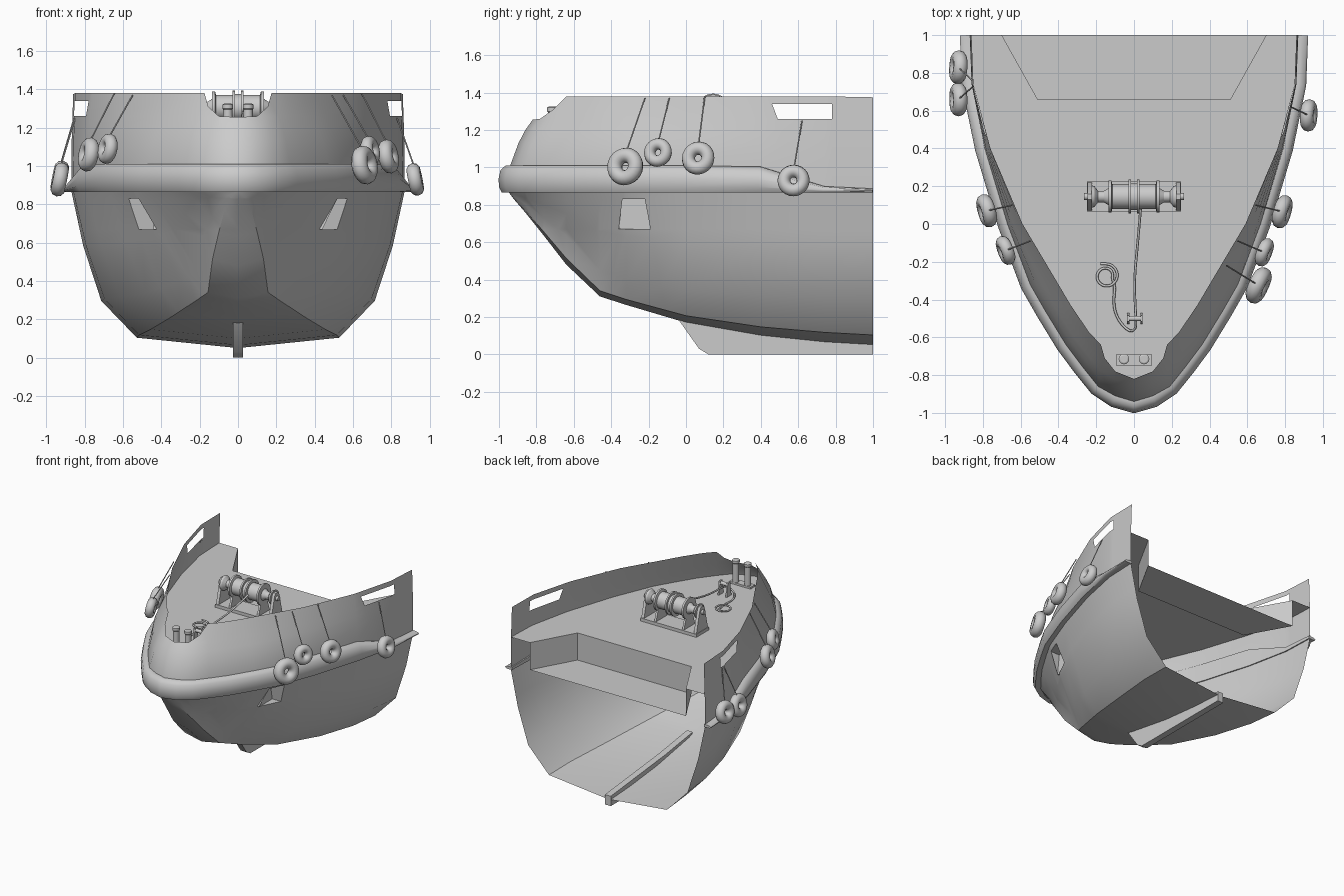
import bpy, bmesh, math
from mathutils import Vector

cube = bpy.data.objects.get("Cube")
if cube:
    bpy.data.objects.remove(cube, do_unlink=True)

grey = bpy.data.materials.new("plain grey")
grey.use_nodes = True
grey.diffuse_color = (0.6, 0.6, 0.6, 1)
grey.node_tree.nodes["Principled BSDF"].inputs["Base Color"].default_value = (0.6, 0.6, 0.6, 1)

DECK, FLOOR = 1.13, 0.91


def finish(name, bm, angle=30, fix=True):
    if fix:
        bmesh.ops.recalc_face_normals(bm, faces=bm.faces)
    me = bpy.data.meshes.new(name)
    bm.to_mesh(me)
    bm.free()
    me.materials.append(grey)
    me.shade_smooth()
    me.set_sharp_from_angle(angle=math.radians(angle))
    ob = bpy.data.objects.new(name, me)
    bpy.context.collection.objects.link(ob)
    return ob


def mirrored(half):
    """Full left-right row from a half row that starts on the centreline."""
    return [Vector((-p[0], p[1], p[2])) for p in half[:0:-1]] + [Vector(p) for p in half]


def loft(rows, closed=False):
    bm = bmesh.new()
    grid = [[bm.verts.new(p) for p in row] for row in rows]
    n = len(rows[0])
    for a, b in zip(grid, grid[1:]):
        for i in range(n if closed else n - 1):
            j = (i + 1) % n
            bm.faces.new((a[i], a[j], b[j], b[i]))
    bmesh.ops.remove_doubles(bm, verts=bm.verts, dist=0.0005)
    return bm


def cut_panel(bm, corners):
    """Cut a (y, z) quad, listed clockwise, into both sides; return its faces."""
    sides = []
    for (y0, z0), (y1, z1) in zip(corners, corners[1:] + corners[:1]):
        co, no = Vector((0, y0, z0)), Vector((0, z0 - z1, y1 - y0))
        sides.append((co, no))
        bmesh.ops.bisect_plane(bm, geom=bm.verts[:] + bm.edges[:] + bm.faces[:],
                               plane_co=co, plane_no=no)
    return [f for f in bm.faces
            if all((f.calc_center_median() - co).dot(no) < 0 for co, no in sides)]


def prism(name, outline, x0, x1):
    """Extrude a (y, z) outline along x."""
    bm = loft([[(x, y, z) for y, z in outline] for x in (x0, x1)], closed=True)
    bmesh.ops.holes_fill(bm, edges=bm.edges)
    return finish(name, bm)


def spin(name, profile, axis_point, axis="X", steps=20):
    """Revolve (distance, radius) pairs about a line through axis_point."""
    rows = []
    for d, r in profile:
        ring = []
        for k in range(steps):
            a = 2 * math.pi * k / steps
            u, v = r * math.cos(a), r * math.sin(a)
            ring.append(Vector(axis_point) + Vector((d, u, v) if axis == "X" else (u, v, d)))
        rows.append(ring)
    bm = loft(rows, closed=True)
    bmesh.ops.holes_fill(bm, edges=bm.edges)
    return finish(name, bm)


def rope(name, points, radius, smooth=True):
    cu = bpy.data.curves.new(name, "CURVE")
    cu.dimensions = "3D"
    cu.bevel_depth, cu.bevel_resolution, cu.resolution_u = radius, 1, 5
    sp = cu.splines.new("NURBS" if smooth else "POLY")
    sp.points.add(len(points) - 1)
    for p, co in zip(sp.points, points):
        p.co = (*co, 1)
    if smooth:
        sp.use_endpoint_u, sp.order_u = True, 3
    cu.materials.append(grey)
    ob = bpy.data.objects.new(name, cu)
    bpy.context.collection.objects.link(ob)


# Plan line of the hull edge, and the leaning bulwark top above it
sheer = [(0, -.95), (.10, -.92), (.19, -.86), (.27, -.76), (.36, -.64), (.47, -.46),
         (.55, -.32), (.67, 0), (.79, .4), (.86, .74), (.87, 1)]
top = [(0, -.82, 1.255), (.10, -.78, 1.26), (.155, -.71, 1.31), (.175, -.64, 1.38),
       (.24, -.57, 1.38), (.335, -.43, 1.38), (.40, -.32, 1.38), (.59, 0, 1.38),
       (.76, .4, 1.38), (.85, .74, 1.38), (.86, 1, 1.375)]

# Hull: keel heights and chine fractions per station
keel = [.87, .83, .76, .635, .48, .31, .265, .17, .10, .065, .05]
chine = [(.5, .4)] * 5 + [(.45, .25), (.55, .22), (.72, .24), (.78, .28), (.81, .30), (.82, .30)]
sections = []
for (x, y), k, (cx, cz) in zip(sheer, keel, chine):
    h = .87 - k
    sections.append(mirrored([(0, y, k), (x * cx * .74, y, k + h * cz * .22),
                              (x * cx, y, k + h * cz),
                              (x * (1 + cx) * .51, y, k + h * (1 + cz) / 2), (x, y, .87)]))
bm = loft(sections)
# Anchor pockets pushed into both sides
faces = cut_panel(bm, [(-.34, .83), (-.22, .83), (-.19, .67), (-.36, .67)])
ext = bmesh.ops.extrude_face_region(bm, geom=faces)["geom"]
bmesh.ops.delete(bm, geom=[f for f in faces if f.is_valid], context="FACES")
for v in ext:
    if isinstance(v, bmesh.types.BMVert):
        v.co.x = math.copysign(.44, v.co.x)
finish("hull", bm, 33)

# Bulwark with side openings
low = [(x, y, .87) for x, y in sheer]
rail_line = [(x, y + .01 * (y < -.9), 1.01) for x, y in sheer]


def between(z, bulge):
    row = []
    for a, b in zip(rail_line, top):
        p = Vector(a).lerp(Vector(b), (z - 1.01) / (b[2] - 1.01))
        out = Vector((a[0] - b[0], a[1] - b[1], 0))
        row.append(p + out * bulge)
    return row


deck_line = between(DECK, .12)
bm = loft([mirrored(r) for r in (low, rail_line, deck_line, between(1.2, .1), top)])
bmesh.ops.delete(bm, geom=cut_panel(bm, [(.46, 1.34), (.78, 1.34), (.78, 1.26), (.49, 1.26)]),
                 context="FACES")
finish("bulwark", bm, 40)

# Rubbing rail that thins toward the stern
path = mirrored(low)
rows = []
for i, p in enumerate(path):
    t = path[min(i + 1, len(path) - 1)] - path[max(i - 1, 0)]
    n = Vector((t.y, -t.x, 0)).normalized()
    s = 1 - .85 * min(1, max(0, (p.y - .38) / .4))
    rows.append([p + n * d + Vector((0, 0, h * s - .005)) for d, h in
                 ((-.01, 0), (.035, 0), (.05, .03), (.052, .075), (.042, .12), (.015, .145), (-.01, .145))])
bm = loft(rows, closed=True)
bmesh.ops.holes_fill(bm, edges=bm.edges)
finish("rubbing_rail", bm, 45)

# Deck with a stepped-down well at the stern
well = [(.7, 1), (.51, .66), (-.51, .66), (-.7, 1)]
bm = bmesh.new()
edge = [bm.verts.new(p) for p in mirrored(deck_line)]
rim = [bm.verts.new((x, y, DECK)) for x, y in well]
base = [bm.verts.new((x, y, FLOOR)) for x, y in well]
bm.faces.new(edge + rim)
bm.faces.new(base[::-1])
for i in range(3):
    bm.faces.new((rim[i], base[i], base[i + 1], rim[i + 1]))
finish("deck", bm, 10)

# Keel fin
prism("keel_fin", [(-.05, .2), (.07, .03), (.12, 0), (1, 0), (1, .08), (.3, .15)], -.026, .026)

# Winch
cy, cz = .145, 1.305
half = [(0, .07), (.015, .07), (.015, .09), (.028, .09), (.028, .066), (.115, .066),
        (.12, .085), (.135, .085), (.135, .045), (.16, .03), (.19, .03), (.21, .055),
        (.225, .06), (.225, .018), (.265, .018)]
spin("winch_drum", [(-d, r) for d, r in half[:0:-1]] + half, (0, cy, cz))
for s in (-1, 1):
    for x, w, h in ((.235, .012, 1.35), (.125, .008, 1.3)):
        prism("winch_stand", [(cy - .08, DECK), (cy - .03, h - .02), (cy - .015, h), (cy + .015, h),
                              (cy + .03, h - .02), (cy + .08, DECK)], s * x - w, s * x + w)
prism("winch_base", [(cy - .08, DECK), (cy - .08, DECK + .025), (cy + .08, DECK + .025),
                     (cy + .08, DECK)], -.25, .25)

# Twin mooring posts on a plate
prism("post_plate", [(-.75, DECK), (-.75, DECK + .015), (-.69, DECK + .015), (-.69, DECK)], -.095, .095)
for s in (-1, 1):
    spin("mooring_post", [(0, .024), (.165, .024), (.17, .028), (.19, .028), (.195, .02)],
         (s * .053, -.715, DECK), "Z")

# Rope guide: two cheeks and a crossbar
for s in (-1, 1):
    prism("guide_cheek", [(-.53, DECK), (-.515, 1.24), (-.485, 1.24), (-.47, DECK)],
          .005 + s * .035 - .006, .005 + s * .035 + .006)
spin("guide_roller", [(-.035, .014), (.045, .014)], (0, -.5, 1.22))

# Tow line from the drum through the guide, ending in a coil on deck
line = [(.035, .08, 1.3), (.02, -.1, 1.24), (.0, -.3, 1.21), (.01, -.5, 1.2), (.01, -.56, 1.17),
        (-.03, -.57, 1.14), (-.09, -.5, 1.14), (-.11, -.42, 1.14), (-.1, -.33, 1.14)]
for k in range(15):
    a = -.4 + k * .62
    r = .035 + .0025 * k
    line.append((-.148 + r * math.cos(a), -.275 + r * math.sin(a), 1.14 + .001 * k))
rope("tow_line", line, .007)

# Tyre fenders: side, centre, radius, and where the hanging rope ends
tyres = [(1, (.66, -.325, 1.005), .102, (.49, -.22, 1.37)),
         (1, (.69, -.15, 1.08), .078, (.55, -.09, 1.37)),
         (1, (.785, .065, 1.05), .09, (.645, .10, 1.38)),
         (1, (.925, .575, .93), .086, (.83, .62, 1.25)),
         (-1, (.68, -.14, 1.09), .08, (.55, -.09, 1.37)),
         (-1, (.78, .07, 1.06), .09, (.645, .10, 1.38)),
         (-1, (.93, .66, .93), .09, (.85, .73, 1.25)),
         (-1, (.93, .83, .94), .09, (.855, .76, 1.25))]
for side, c, r, end in tyres:
    minor = r * .4
    n = Vector((side, -.45 * (.7 - c[1]), .2)).normalized()
    turn = n.to_track_quat("Z", "Y")
    rows = []
    for k in range(25):
        a = 2 * math.pi * k / 24
        rows.append([])
        for m in range(10):
            b = 2 * math.pi * m / 10
            d = r - minor + minor * math.cos(b)
            p = turn @ Vector((d * math.cos(a), d * math.sin(a), minor * 1.05 * math.sin(b)))
            rows[-1].append(p + Vector((side * c[0], c[1], c[2])))
    finish("tyre_fender", loft(rows, closed=True), 60)
    start = (side * c[0], c[1], c[2] + r * .6)
    rope("fender_rope", [start, (side * end[0], end[1], end[2])], .004, smooth=False)
